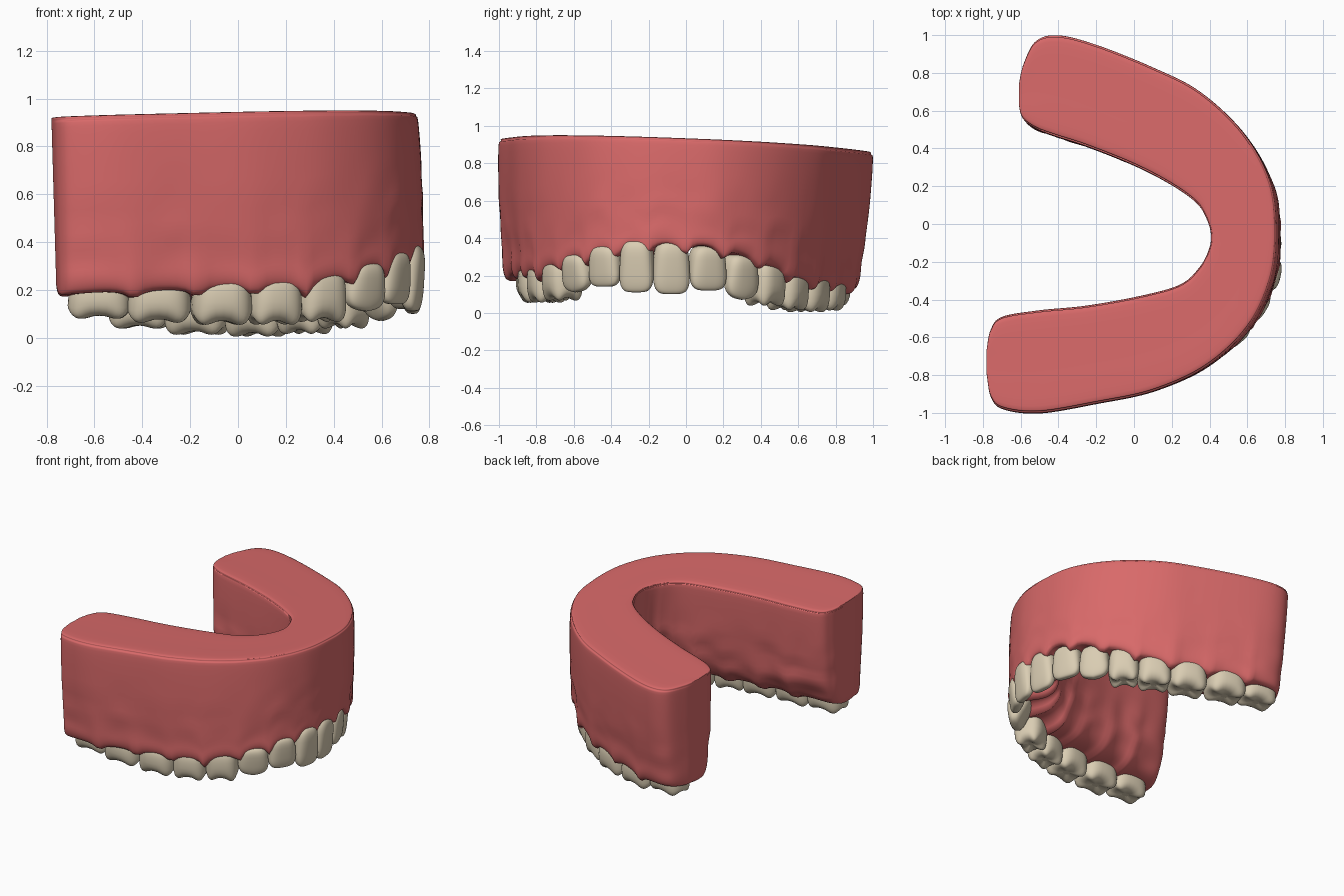
import bpy, bmesh, math
from mathutils import Vector, noise

cube = bpy.data.objects.get("Cube")
if cube:
    bpy.data.objects.remove(cube)


def material(name, colour):
    mat = bpy.data.materials.new(name)
    mat.use_nodes = True
    mat.diffuse_color = colour
    bsdf = mat.node_tree.nodes["Principled BSDF"]
    bsdf.inputs["Base Color"].default_value = colour
    bsdf.inputs["Roughness"].default_value = 0.6
    return mat


gum_pink = material("gum pink", (0.69, 0.142, 0.142, 1))
tooth_ivory = material("tooth ivory", (0.70, 0.61, 0.45, 1))


def skin_rings(name, rings, mat):
    """Join closed rings of points into one capped object, smooth but for the caps."""
    bm = bmesh.new()
    loops = [[bm.verts.new(point) for point in ring] for ring in rings]
    count = len(loops[0])
    for lower, upper in zip(loops, loops[1:]):
        for j in range(count):
            k = (j + 1) % count
            face = bm.faces.new((lower[j], lower[k], upper[k], upper[j]))
            face.smooth = True
    bm.faces.new(loops[0])
    bm.faces.new(loops[-1])
    bmesh.ops.recalc_face_normals(bm, faces=bm.faces)
    mesh = bpy.data.meshes.new(name)
    bm.to_mesh(mesh)
    bm.free()
    mesh.materials.append(mat)
    obj = bpy.data.objects.new(name, mesh)
    bpy.context.collection.objects.link(obj)


def spline(points, steps):
    """Catmull-Rom curve through the given vectors."""
    result = []
    last = len(points) - 1
    for i in range(last):
        a, b = points[max(i - 1, 0)], points[i]
        c, d = points[i + 1], points[min(i + 2, last)]
        for s in range(steps):
            t = s / steps
            result.append(b + (c - a) * (t / 2)
                          + (a * 2 - b * 5 + c * 4 - d) * (t * t / 2)
                          + (b * 3 - a - c * 3 + d) * (t ** 3 / 2))
    result.append(points[last])
    return result


def signed_power(value, exponent):
    return math.copysign(abs(value) ** exponent, value)


def gum_line(x, y):
    return 0.18 + 0.03 * x + 0.43 * max(0, x - 0.2) ** 1.5 - 0.035 * y


def gum_top(x, y):
    return 0.912 + 0.03 * x - 0.037 * y


# Tooth layout around the arch: x, y, height of the biting edge
KINDS = ["third_molar", "second_molar", "first_molar", "second_premolar",
         "first_premolar", "canine", "lateral_incisor", "central_incisor"]
DEPTHS = dict(zip(KINDS, (0.21, 0.24, 0.24, 0.21, 0.20, 0.19, 0.17, 0.17)))
RIGHT = [(-.58, -.78, .06), (-.33, -.79, .04), (-.07, -.78, .03), (.15, -.74, .03),
         (.34, -.66, .04), (.51, -.56, .11), (.63, -.42, .14), (.7, -.26, .11)]
LEFT = [(-.41, .77, .02), (-.17, .73, -.01), (.08, .64, -.02), (.28, .54, -.01),
        (.44, .42, .01), (.57, .28, .07), (.66, .11, .12), (.7, -.08, .1)]
layout = [("right_" + k, k, Vector(p)) for k, p in zip(KINDS, RIGHT)]
layout += [("left_" + k, k, Vector(p)) for k, p in zip(KINDS, LEFT)][::-1]
centres = [entry[2].to_2d() for entry in layout]


def make_tooth(index):
    name, kind, place = layout[index]
    before = centres[max(index - 1, 0)]
    after = centres[min(index + 1, len(centres) - 1)]
    along = (after - before).normalized()
    out = Vector((along.y, -along.x))
    span = 2 if 0 < index < len(centres) - 1 else 1
    half_width = (after - before).length / span * 0.55
    half_depth = DEPTHS[kind] / 2
    tip = place.z
    grinding = "molar" in kind
    crown_top = gum_line(place.x, place.y) + (0.06 if grinding else 0.03)
    half_height = (crown_top - tip) / 2
    rings, ring_count, segments = [], 20, 40
    for i in range(ring_count + 1):
        phi = math.pi * (0.01 + 0.98 * i / ring_count - 0.5)
        radius = math.cos(phi) ** 0.5
        level = signed_power(math.sin(phi), 0.6)
        ring = []
        for j in range(segments):
            theta = math.tau * j / segments
            across = signed_power(math.cos(theta), 0.7) * radius * half_width
            deep = signed_power(math.sin(theta), 0.7) * radius * half_depth
            height = level * half_height
            across *= 1 - 0.05 * (level + 1)
            if grinding:
                # Chewing surface: four cusps parted by grooves
                deep *= 1 - 0.1 * max(0, -level)
                if level < 0:
                    groove = 0.2 * (math.cos(4 * theta) + 1) * radius ** 2
                    height += half_height * -level * (0.45 * (1 - radius) + groove)
            else:
                # Wedge towards the biting edge, keeping the outer face full
                thin = 0.4 + 0.3 * (level + 1)
                deep = deep * thin + half_depth * (1 - thin) * 0.6
                if kind == "canine" and level < 0:
                    height += half_height * 0.15 * abs(across) / half_width
            spot = place.to_2d() + along * across + out * deep
            ring.append((spot.x, spot.y, tip + half_height + height))
        rings.append(ring)
    skin_rings(name, rings, tooth_ivory)


for index in range(len(layout)):
    make_tooth(index)

# Gum block: matching points on the outer and inner rim, then a cross-section
RIM = [(-.78, -.8, -.78, -.66), (-.757, -.92, -.76, -.56), (-.69, -.98, -.7, -.49),
       (-.5, -1, -.5, -.455), (-.2, -.95, -.25, -.43), (.1, -.885, .05, -.375),
       (.38, -.755, .25, -.315), (.6, -.55, .35, -.22), (.72, -.3, .395, -.13),
       (.75, -.05, .405, -.06), (.72, .22, .385, .02), (.58, .48, .33, .11),
       (.35, .7, .2, .205), (.1, .83, 0, .31), (-.2, .95, -.25, .41),
       (-.4, 1, -.42, .465), (-.52, .97, -.52, .505), (-.585, .85, -.59, .56),
       (-.61, .74, -.61, .63)]
SECTION = [(.16, 0), (.11, .02), (.08, .08), (.07, .2), (.04, .4), (.01, .7), (0, .94),
           (.02, .98), (.07, 1), (.5, 1), (.93, 1), (.98, .98), (1, .94), (.99, .6),
           (.96, .35), (.91, .16), (.82, .05), (.68, 0), (.45, -.01), (.25, 0), (.16, 0)]
section = spline([Vector(p) for p in SECTION], 4)[:-1]
stations = spline([Vector(p) for p in RIM], 9)

slices = []
for index, station in enumerate(stations):
    outer, inner = station.xy, station.zw
    middle = (outer + inner) / 2
    reach = sorted((c - middle.lerp(outer, 0.4)).length for c in centres)
    between = (reach[0] / reach[1]) ** 2
    swell = (outer - inner).normalized()
    end = max(0, 1 - min(index, len(stations) - 1 - index) / 12)
    base = gum_line(*outer) - 0.005 + 0.05 * end ** 2
    base -= (0.04 + 0.05 * max(0, outer.x)) * between
    ring = []
    for u, h in section:
        spot = outer.lerp(inner, u)
        # The block leans, flares at the front and swells between the roots
        spot += Vector((0.02 + 0.055 * max(0, outer.x), -0.025)) * max(0, 1 - h)
        if u < 0.3 and h < 0.35:
            spot += swell * 0.012 * (between - 0.5) * (1 - h / 0.35)
        if 0 < h < 0.7:
            ripple = noise.noise(Vector((spot.x, spot.y, h)) * 6)
            fade = min(1, h * 8, (0.7 - h) * 4)
            spot += swell * ripple * fade * (0.02 if u > 0.5 else 0.006)
        ring.append((spot.x, spot.y, base + h * (gum_top(*spot) - base)))
    slices.append(ring)

skin_rings("upper_gum", slices, gum_pink)
